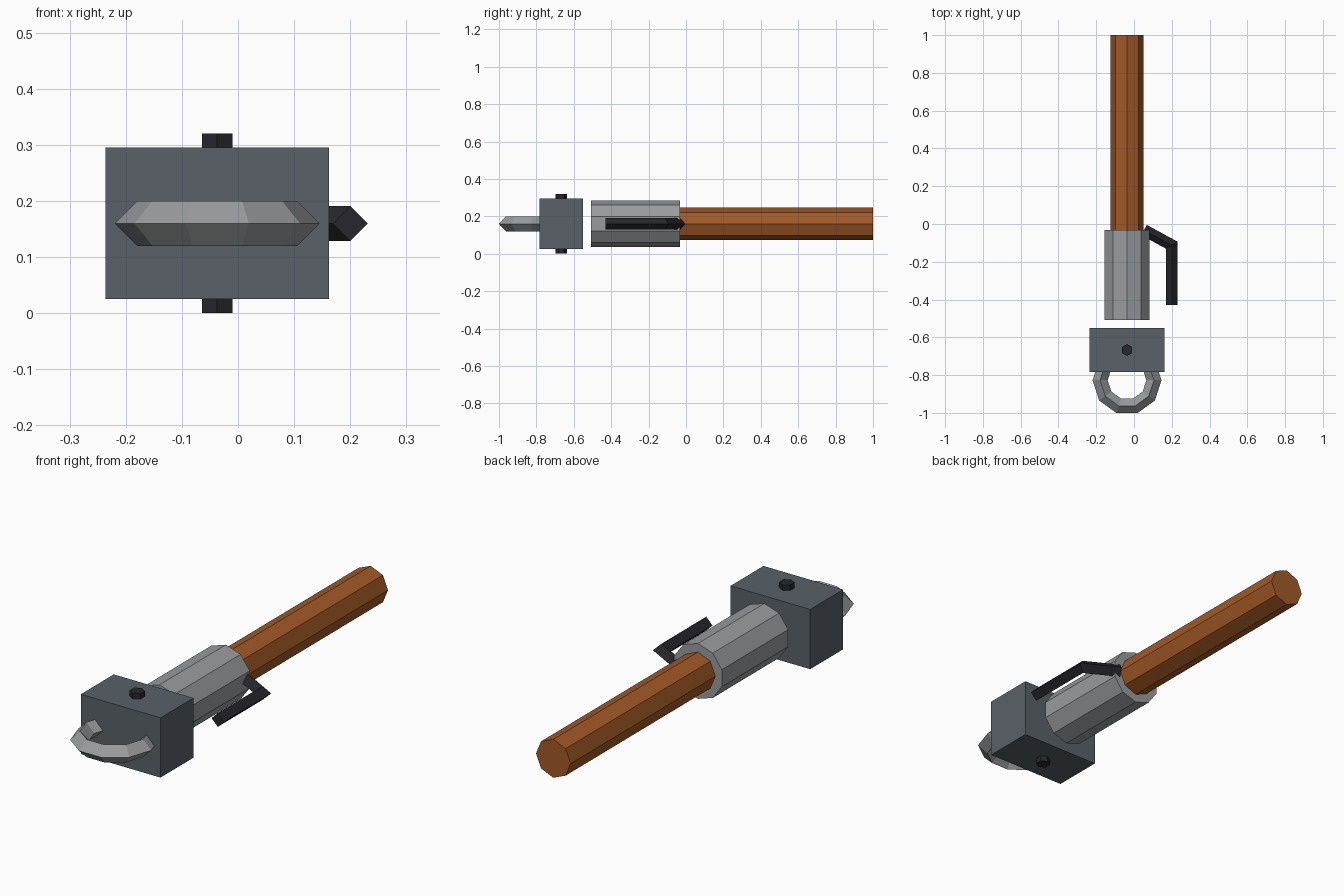
import bpy, bmesh, math
from mathutils import Matrix, Vector

if "Cube" in bpy.data.objects:
    bpy.data.objects.remove(bpy.data.objects["Cube"])

CX, CZ = -0.037, 0.16   # long axis of the tool


def material(name, rgb):
    m = bpy.data.materials.new(name)
    m.diffuse_color = (*rgb, 1)
    m.use_nodes = True
    m.node_tree.nodes["Principled BSDF"].inputs["Base Color"].default_value = m.diffuse_color
    return m


WOOD = material("wood", (0.36, 0.10, 0.02))
STEEL = material("steel", (0.32, 0.33, 0.34))
IRON = material("iron", (0.10, 0.12, 0.14))
BLACK = material("black", (0.02, 0.02, 0.025))


def add_object(name, bm, mat):
    bmesh.ops.recalc_face_normals(bm, faces=bm.faces)
    mesh = bpy.data.meshes.new(name)
    bm.to_mesh(mesh)
    bm.free()
    mesh.materials.append(mat)
    obj = bpy.data.objects.new(name, mesh)
    bpy.context.collection.objects.link(obj)
    return obj


def loft(name, rings, mat, closed=False):
    """Skin a list of equal-sized point rings; cap the ends unless closed."""
    bm = bmesh.new()
    loops = [[bm.verts.new(p) for p in ring] for ring in rings]
    n = len(loops[0])
    pairs = list(zip(loops, loops[1:]))
    if closed:
        pairs.append((loops[-1], loops[0]))
    else:
        bm.faces.new(loops[0])
        bm.faces.new(loops[-1])
    for a, b in pairs:
        for i in range(n):
            j = (i + 1) % n
            bm.faces.new((a[i], a[j], b[j], b[i]))
    return add_object(name, bm, mat)


def polygon(radius, sides):
    return [(radius * math.sin(math.tau * i / sides),
             radius * math.cos(math.tau * i / sides)) for i in range(sides)]


def bar_y(name, radius, sides, y0, y1, mat):
    rings = [[(CX + u, y, CZ + v) for u, v in polygon(radius, sides)] for y in (y0, y1)]
    return loft(name, rings, mat)


# Wooden handle and steel sleeve
bar_y("handle", 0.0865, 8, -0.05, 1.0, WOOD)
bar_y("sleeve", 0.125, 10, -0.507, -0.033, STEEL)

# Head block
bm = bmesh.new()
bmesh.ops.create_cube(bm, size=1, matrix=Matrix.Translation((CX, -0.667, CZ))
                      @ Matrix.Diagonal((0.398, 0.235, 0.27, 1)))
add_object("head_block", bm, IRON)

# Hexagonal pin through the block
loft("cross_pin", [[(CX + u, -0.667 + v, z) for u, v in polygon(0.0315, 6)]
                   for z in (0.0, 0.32)], BLACK)

# Ring with diamond section, half sunk in the block
rings = []
for k in range(10):
    a = math.radians(-72 + 36 * k)
    rings.append([(CX + (0.1425 + u) * math.cos(a), -0.827 + (0.1425 + u) * math.sin(a), CZ + v)
                  for u, v in polygon(0.04, 4)])
loft("ring", rings, STEEL, closed=True)

# Bent side lever with diamond section and a mitred corner
path = [Vector((0.053, -0.032)), Vector((0.2, -0.112)), Vector((0.2, -0.43))]
normals = []
for a, b in zip(path, path[1:]):
    d = (b - a).normalized()
    normals.append(Vector((-d.y, d.x)))
mitre = (normals[0] + normals[1]) / (1 + normals[0].dot(normals[1]))
rings = [[(p.x + n.x * u, p.y + n.y * u, CZ + v) for u, v in polygon(0.031, 4)]
         for p, n in zip(path, (normals[0], mitre, normals[1]))]
loft("lever", rings, BLACK)
